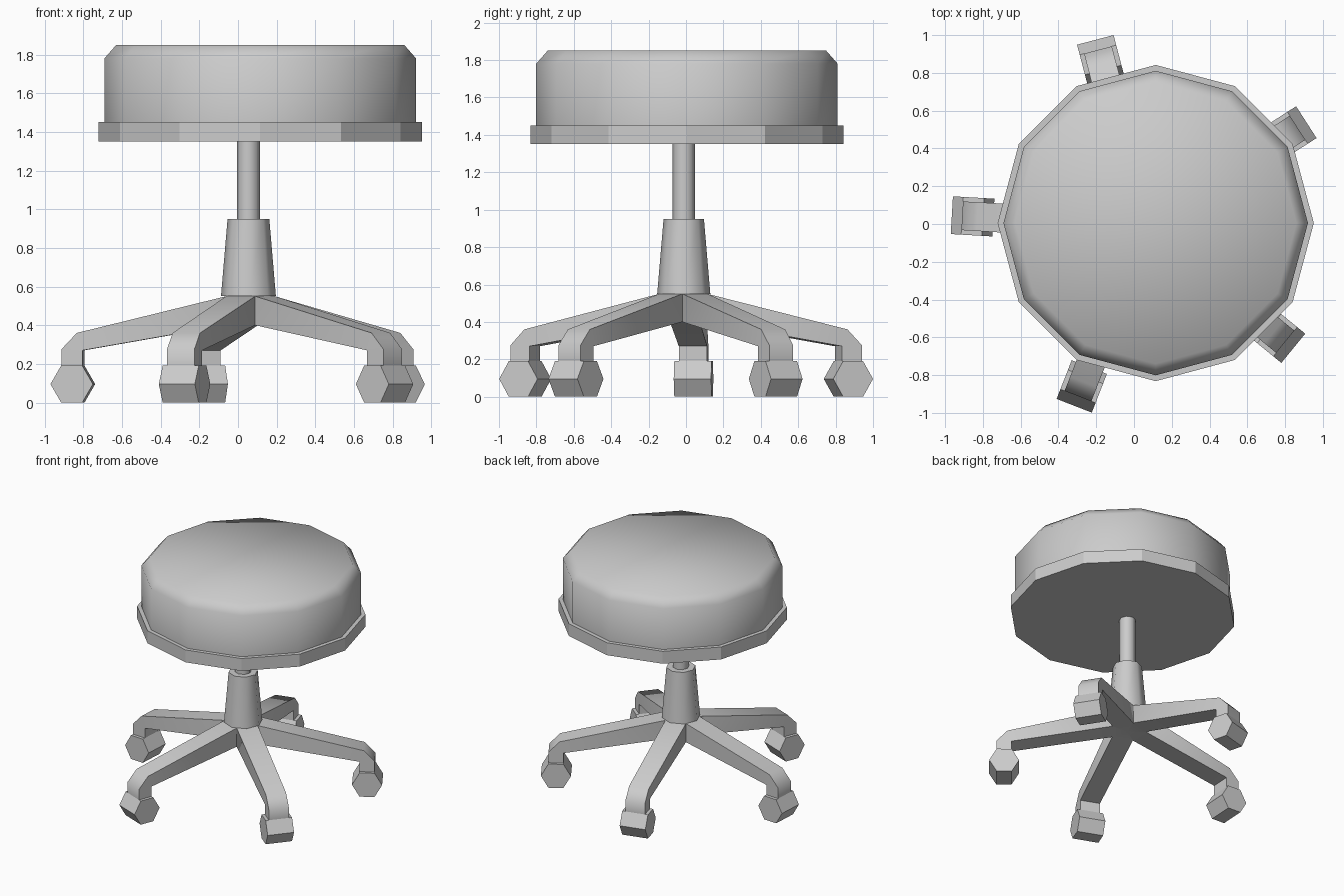
import bpy, bmesh, math
from mathutils import Matrix, Vector

if "Cube" in bpy.data.objects:
    bpy.data.objects.remove(bpy.data.objects["Cube"])

HUB = Vector((0.054, -0.012, 0))
SEAT = Vector((0.115, 0.005, 0))


def finish(name, bm, angle=None):
    bmesh.ops.recalc_face_normals(bm, faces=bm.faces)
    me = bpy.data.meshes.new(name)
    bm.to_mesh(me)
    bm.free()
    ob = bpy.data.objects.new(name, me)
    bpy.context.collection.objects.link(ob)
    if angle:
        bpy.ops.object.select_all(action='DESELECT')
        ob.select_set(True)
        bpy.context.view_layer.objects.active = ob
        bpy.ops.object.shade_smooth_by_angle(angle=math.radians(angle))
    return ob


def lathe(name, centre, profile, sides, turn=0, angle=50):
    """Stack of polygon rings (radius, z), capped at both ends."""
    bm = bmesh.new()
    rings = [[bm.verts.new((centre.x + r * math.cos(turn + math.tau * i / sides),
                            centre.y + r * math.sin(turn + math.tau * i / sides), z))
              for i in range(sides)] for r, z in profile]
    for a, b in zip(rings, rings[1:]):
        for i in range(sides):
            j = (i + 1) % sides
            bm.faces.new((a[i], a[j], b[j], b[i]))
    bm.faces.new(rings[0])
    bm.faces.new(rings[-1])
    return finish(name, bm, angle)


# Seat: rim plate and padded cushion
lathe("seat_rim", SEAT, [(0.837, 1.35), (0.837, 1.45)], 12, angle=25)
lathe("seat_cushion", SEAT, [(0.806, 1.45), (0.806, 1.78), (0.745, 1.85)], 12)

# Gas lift column and tapered sleeve
lathe("column", HUB, [(0.06, 0.94), (0.06, 1.36)], 8)
lathe("column_sleeve", HUB, [(0.142, 0.55), (0.108, 0.95)], 8)

# Arm stations: (top r, top z), (bottom r, bottom z), half width
STATIONS = [((0, 0.55), (0, 0.40), 0),
            ((0.11, 0.55), (0.11, 0.40), 0.08),
            ((0.885, 0.36), (0.855, 0.27), 0.076),
            ((0.965, 0.275), (0.855, 0.265), 0.076),
            ((0.965, 0.19), (0.855, 0.19), 0.076)]


def arm(name, place):
    bm = bmesh.new()
    loops = [[bm.verts.new(p) for p in ((t[0], w, t[1]), (t[0], -w, t[1]),
                                        (b[0], -w, b[1]), (b[0], w, b[1]))]
             for t, b, w in STATIONS]
    for a, b in zip(loops, loops[1:]):
        for i in range(4):
            j = (i + 1) % 4
            bm.faces.new((a[i], a[j], b[j], b[i]))
    bm.faces.new(loops[-1])
    bmesh.ops.remove_doubles(bm, verts=bm.verts, dist=1e-4)
    bm.transform(place)
    finish(name, bm, 50)


def wheel(name, place):
    bm = bmesh.new()
    bmesh.ops.create_cone(bm, cap_ends=True, segments=6, radius1=0.11, radius2=0.11, depth=0.2)
    # Hexagon corners point along the arm, axle runs sideways
    xs = max(bm.verts, key=lambda v: v.co.x).co
    bm.transform(Matrix.Rotation(-math.atan2(xs.y, xs.x), 4, 'Z'))
    bm.transform(Matrix.Translation((0.91, 0, 0.0953)) @ Matrix.Rotation(math.pi / 2, 4, 'X'))
    bm.transform(place)
    finish(name, bm)


# Five arms with caster wheels
for k in range(5):
    place = Matrix.Translation(HUB) @ Matrix.Rotation(math.radians(176.7 + 72 * k), 4, 'Z')
    arm(f"base_arm_{k + 1}", place)
    wheel(f"caster_wheel_{k + 1}", place)
